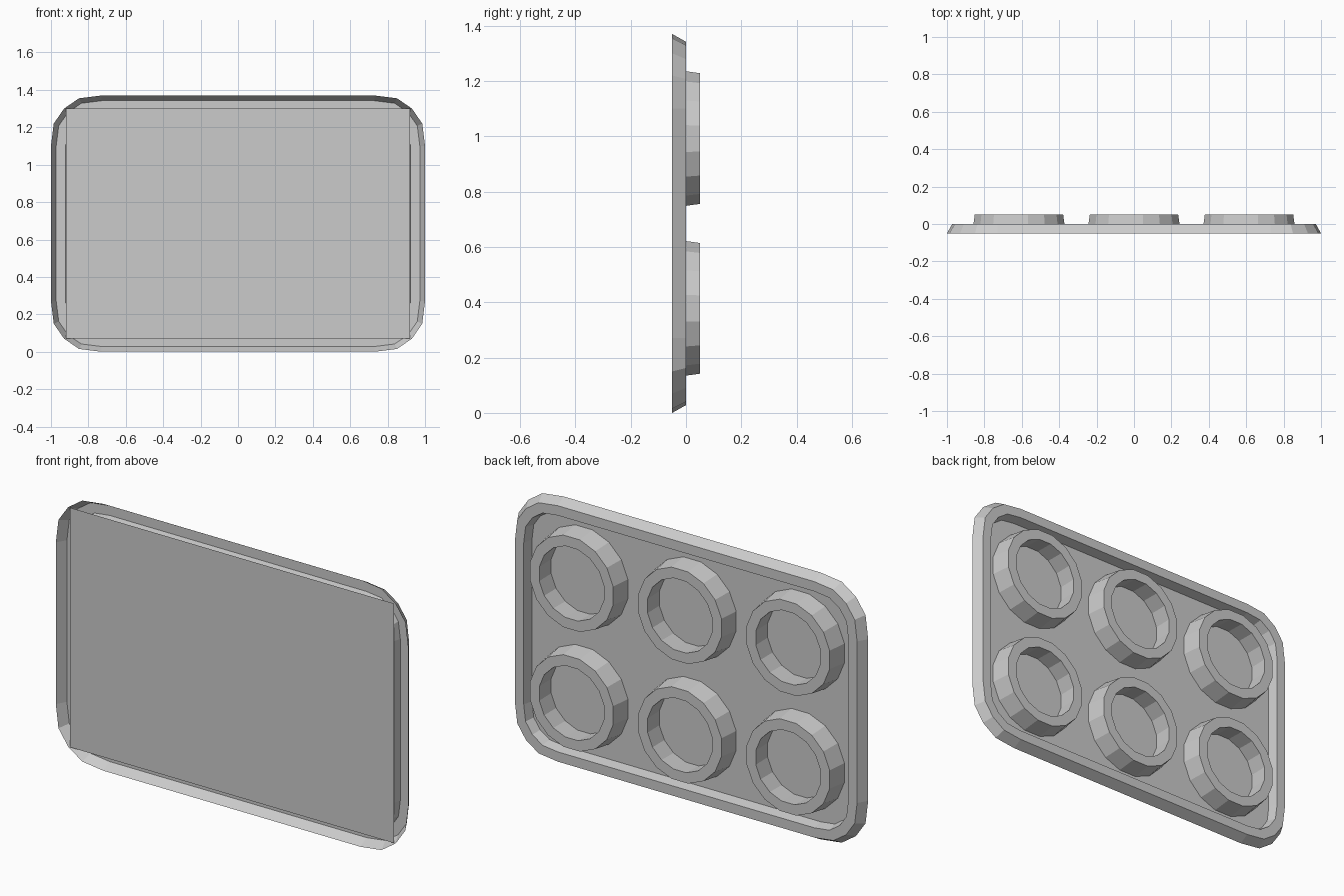
import bpy, bmesh, math

if "Cube" in bpy.data.objects:
    bpy.data.objects.remove(bpy.data.objects["Cube"])

HALF_W, HEIGHT = 1.0, 1.37
FRONT, BACK = -0.05, 0.05
MID_Z = HEIGHT / 2
# corner profile: distances in from the two outer edges
CORNER = [(0, 0.27), (0.015, 0.15), (0.07, 0.07), (0.15, 0.015), (0.27, 0)]


def make_object(name, bm):
    mesh = bpy.data.meshes.new(name)
    bm.to_mesh(mesh)
    bm.free()
    obj = bpy.data.objects.new(name, mesh)
    bpy.context.collection.objects.link(obj)
    return obj


def rounded_outline(inset, y):
    k = (0.27 - inset) / 0.27
    w, h = HALF_W - inset, MID_Z - inset
    quarter = [(w - k * a, h - k * b) for a, b in CORNER]
    pts = []
    for sx, sz in ((1, 1), (-1, 1), (-1, -1), (1, -1)):
        q = quarter if sx * sz > 0 else quarter[::-1]
        pts += [(sx * x, y, MID_Z + sz * z) for x, z in q]
    return pts


def ring_outline(cx, cz, r, y, sides=16):
    return [(cx + r * math.cos(math.tau * (i + 0.5) / sides), y,
             cz + r * math.sin(math.tau * (i + 0.5) / sides)) for i in range(sides)]


def loft(bm, outlines, closed=False):
    loops = [[bm.verts.new(p) for p in o] for o in outlines]
    pairs = list(zip(loops, loops[1:]))
    if closed:
        pairs.append((loops[-1], loops[0]))
    for a, b in pairs:
        n = len(a)
        for i in range(n):
            j = (i + 1) % n
            bm.faces.new((a[i], b[i], b[j], a[j]))
    bm.normal_update()


# folded rim: sloped outer skirt, flat lip, inner wall
bm = bmesh.new()
loft(bm, [rounded_outline(0, FRONT), rounded_outline(0.028, 0),
          rounded_outline(0.078, 0), rounded_outline(0.09, FRONT)])
make_object("tray_rim", bm)

# flat rectangular panel
bm = bmesh.new()
bm.faces.new([bm.verts.new((sx * 0.92, FRONT, MID_Z + sz * 0.615))
              for sx, sz in ((-1, -1), (1, -1), (1, 1), (-1, 1))])
make_object("tray_panel", bm)

# six tapered cup rings
for row, cz in enumerate((0.378, 0.992)):
    for col, cx in enumerate((-0.615, 0, 0.615)):
        bm = bmesh.new()
        loft(bm, [ring_outline(cx, cz, 0.255, FRONT), ring_outline(cx, cz, 0.241, BACK),
                  ring_outline(cx, cz, 0.187, BACK), ring_outline(cx, cz, 0.19, FRONT)],
             closed=True)
        make_object(f"cup_ring_{row}_{col}", bm)
